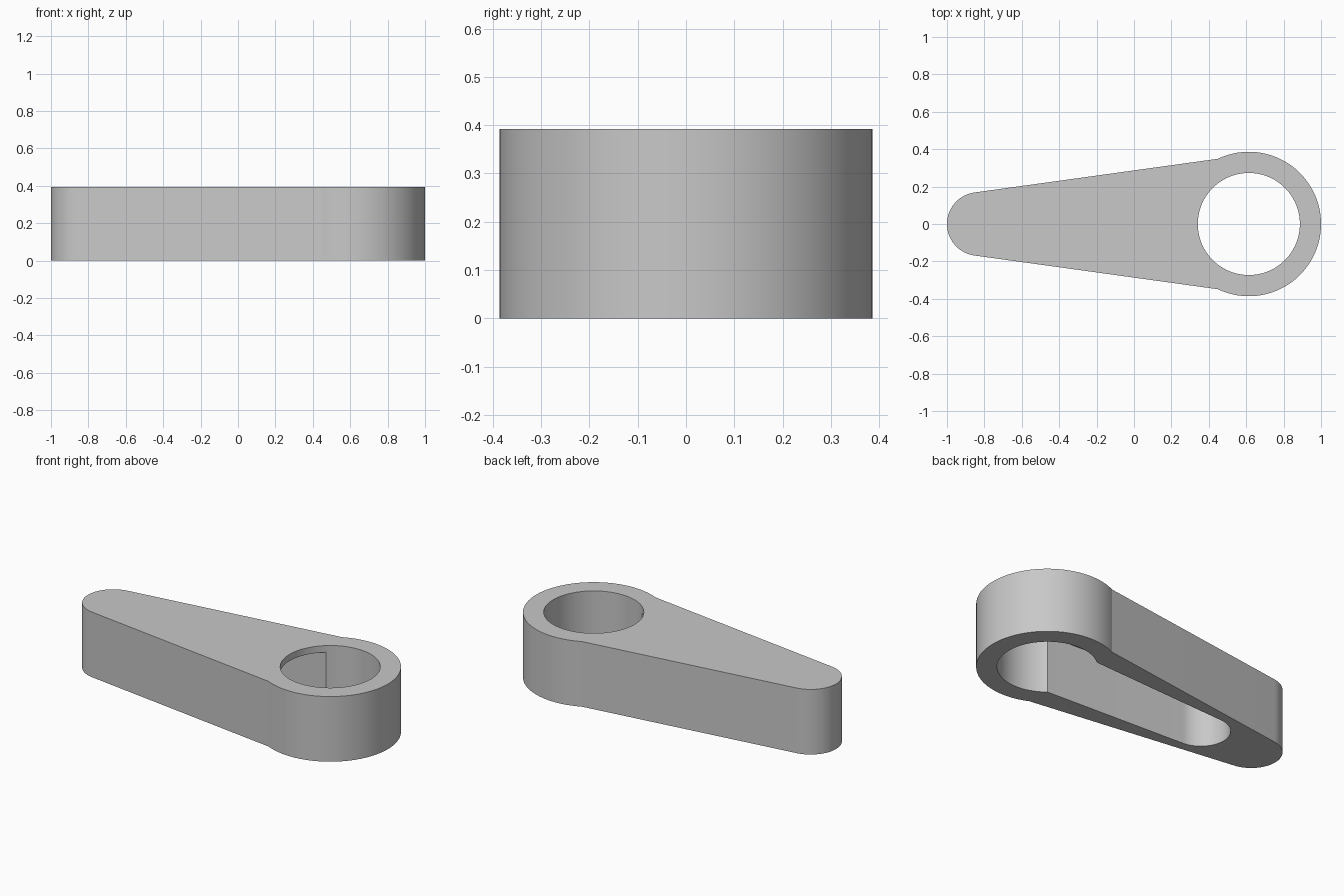
import bpy
import bmesh
from math import radians, cos, sin

HEIGHT = 0.392
PLATE = 0.04                # thickness of the skin above the pocket
HUB_X, HUB_R, BORE_R = 0.614, 0.386, 0.273
TIP_X, TIP_R = -0.83, 0.17
POCKET_X, POCKET_R = -0.473, 0.162

cube = bpy.data.objects.get("Cube")
if cube:
    bpy.data.objects.remove(cube, do_unlink=True)

grey = bpy.data.materials.new("plain grey")
grey.use_nodes = True
colour = (0.58, 0.58, 0.58, 1)
grey.diffuse_color = colour
grey.node_tree.nodes["Principled BSDF"].inputs["Base Color"].default_value = colour


def arc(cx, radius, start, end, steps):
    """Points on an arc centred on the long axis, angles in degrees."""
    angles = [radians(start + (end - start) * i / steps) for i in range(steps + 1)]
    return [(cx + radius * cos(a), radius * sin(a)) for a in angles]


def prism(name, outline, bottom, top):
    """Extrude a closed outline between two heights."""
    bm = bmesh.new()
    face = bm.faces.new([bm.verts.new((x, y, bottom)) for x, y in outline])
    grown = bmesh.ops.extrude_face_region(bm, geom=[face])["geom"]
    verts = [v for v in grown if isinstance(v, bmesh.types.BMVert)]
    bmesh.ops.translate(bm, verts=verts, vec=(0, 0, top - bottom))
    bmesh.ops.recalc_face_normals(bm, faces=bm.faces)
    mesh = bpy.data.meshes.new(name)
    bm.to_mesh(mesh)
    bm.free()
    mesh.materials.append(grey)
    obj = bpy.data.objects.new(name, mesh)
    bpy.context.collection.objects.link(obj)
    return obj


# Tapered arm with a round hub and a rounded tip
hub_arc = arc(HUB_X, HUB_R, -115.4, 115.4, 72)
tip_arc = arc(TIP_X, TIP_R, 97.6, 262.4, 32)
lever = prism("lever_arm", hub_arc + tip_arc, 0, HEIGHT)

# Through bore, and a pocket open below that runs into it
bore = prism("bore_cutter", arc(HUB_X, BORE_R, 0, 355, 71), -0.1, HEIGHT + 0.1)
pocket_end = arc(POCKET_X, POCKET_R, 93, 267, 32)
pocket = prism("pocket_cutter", [(0.56, -0.215), (0.56, 0.215)] + pocket_end,
               -0.1, HEIGHT - PLATE)

bpy.ops.object.select_all(action="DESELECT")
lever.select_set(True)
bpy.context.view_layer.objects.active = lever
for cutter in (bore, pocket):
    mod = lever.modifiers.new(cutter.name, "BOOLEAN")
    mod.operation = "DIFFERENCE"
    mod.solver = "EXACT"
    mod.object = cutter
    bpy.ops.object.modifier_apply(modifier=mod.name)
    bpy.data.objects.remove(cutter, do_unlink=True)

bpy.ops.object.shade_smooth_by_angle(angle=radians(14))
